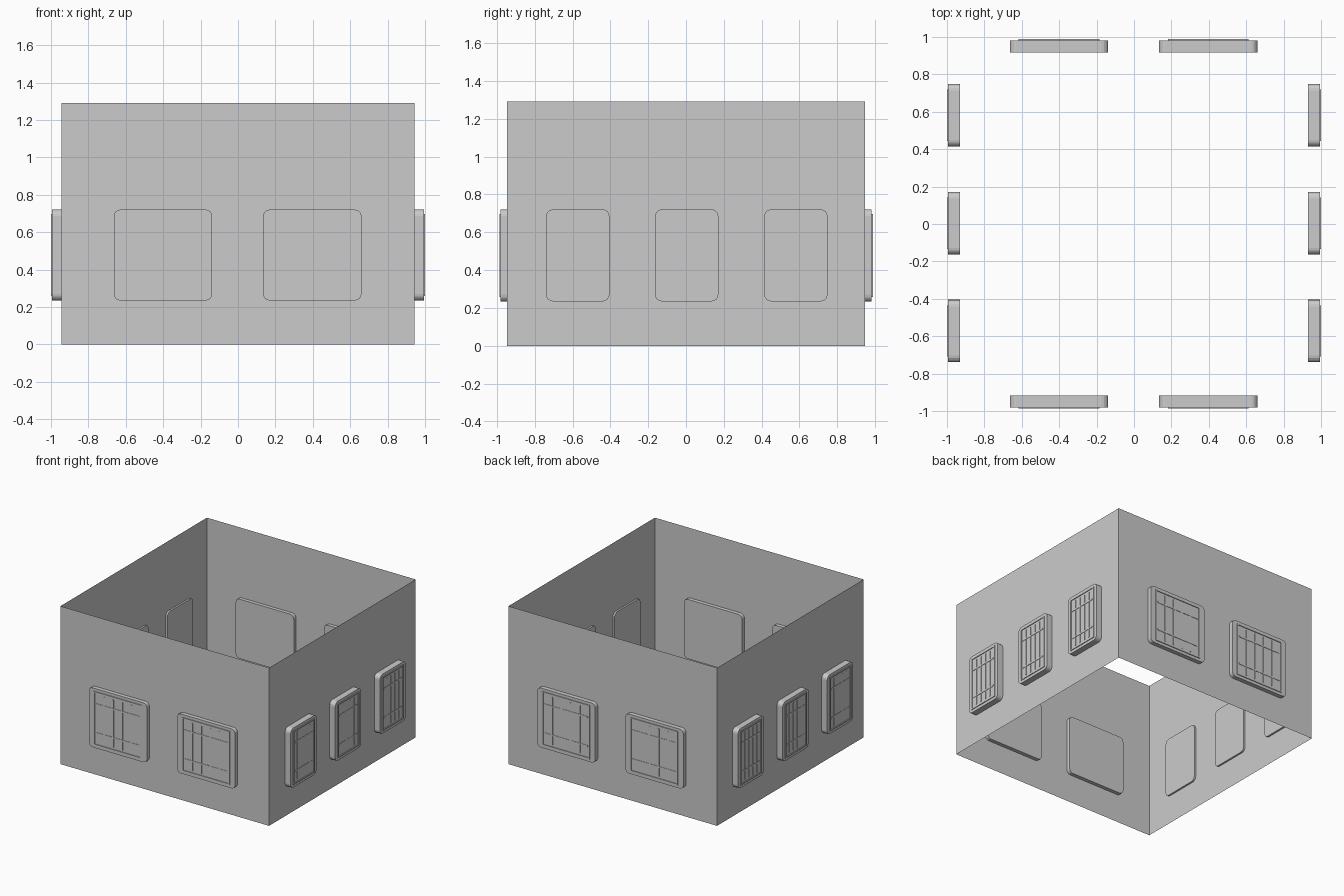
import bpy, bmesh, math
from mathutils import Matrix, Vector

if "Cube" in bpy.data.objects:
    bpy.data.objects.remove(bpy.data.objects["Cube"])


def make_object(name, bm, matrix=None):
    if matrix:
        bm.transform(matrix)
    bmesh.ops.recalc_face_normals(bm, faces=bm.faces)
    mesh = bpy.data.meshes.new(name)
    bm.to_mesh(mesh)
    bm.free()
    ob = bpy.data.objects.new(name, mesh)
    bpy.context.collection.objects.link(ob)
    return ob


def add_box(bm, x0, x1, y0, y1, z0, z1):
    m = Matrix.Translation(((x0 + x1) / 2, (y0 + y1) / 2, (z0 + z1) / 2))
    m = m @ Matrix.Diagonal((x1 - x0, y1 - y0, z1 - z0, 1))
    bmesh.ops.create_cube(bm, size=1, matrix=m)


def rounded_slab(hw, hh, r, depth, n=4):
    # local frame: window faces -y, front face at y = 0
    bm = bmesh.new()
    pts = []
    for i, (sx, sz) in enumerate(((1, 1), (-1, 1), (-1, -1), (1, -1))):
        for k in range(n + 1):
            a = math.pi / 2 * (i + k / n)
            pts.append((sx * (hw - r) + r * math.cos(a), 0,
                        sz * (hh - r) + r * math.sin(a)))
    face = bm.faces.new([bm.verts.new(p) for p in pts])
    ext = bmesh.ops.extrude_face_region(bm, geom=[face], use_keep_orig=True)
    verts = [g for g in ext["geom"] if isinstance(g, bmesh.types.BMVert)]
    bmesh.ops.translate(bm, verts=verts, vec=Vector((0, depth, 0)))
    return bm


def window(name, hw, pw, matrix):
    # rounded backing slab
    make_object(name + "_frame", rounded_slab(hw, 0.243, 0.035, 0.064), matrix)
    # raised thin rim
    ph, t, out = 0.22, 0.01, -0.006
    bm = bmesh.new()
    for s in (-1, 1):
        a, b = sorted((s * pw, s * (pw - t)))
        add_box(bm, a, b, out, 0.002, -ph, ph)
        a, b = sorted((s * ph, s * (ph - t)))
        add_box(bm, -pw + t, pw - t, out, 0.002, a, b)
    make_object(name + "_rim", bm, matrix)
    # thin glazing bars: four upright, two level
    bm = bmesh.new()
    for f in (-0.575, -0.19, 0.19, 0.575):
        add_box(bm, f * pw - 0.004, f * pw + 0.004, -0.003, 0.002, -0.195, 0.195)
    for z in (-0.118, 0.118):
        add_box(bm, -pw + 0.02, pw - 0.02, -0.003, 0.002, z - 0.006, z + 0.006)
    make_object(name + "_bars", bm, matrix)


# open-topped wall shell without thickness
bm = bmesh.new()
add_box(bm, -0.944, 0.944, -0.947, 0.947, 0, 1.292)
bmesh.ops.delete(bm, geom=[f for f in bm.faces if abs(f.normal.z) > 0.5],
                 context='FACES_ONLY')
make_object("walls", bm)

# windows: two on front and back, three on each side
ZC = 0.478
for side, ang in (("front", 0), ("back", math.pi)):
    for i, x in enumerate((-0.401, 0.397)):
        y = -0.98 if side == "front" else 0.982
        m = Matrix.Translation((x, y, ZC)) @ Matrix.Rotation(ang, 4, 'Z')
        window(f"{side}_window_{i + 1}", 0.263, 0.216, m)
for side, sx in (("right", 1), ("left", -1)):
    for i, y in enumerate((-0.572, 0.004, 0.581)):
        m = Matrix.Translation((sx * 0.994, y, ZC)) @ Matrix.Rotation(sx * math.pi / 2, 4, 'Z')
        window(f"{side}_window_{i + 1}", 0.167, 0.137, m)
